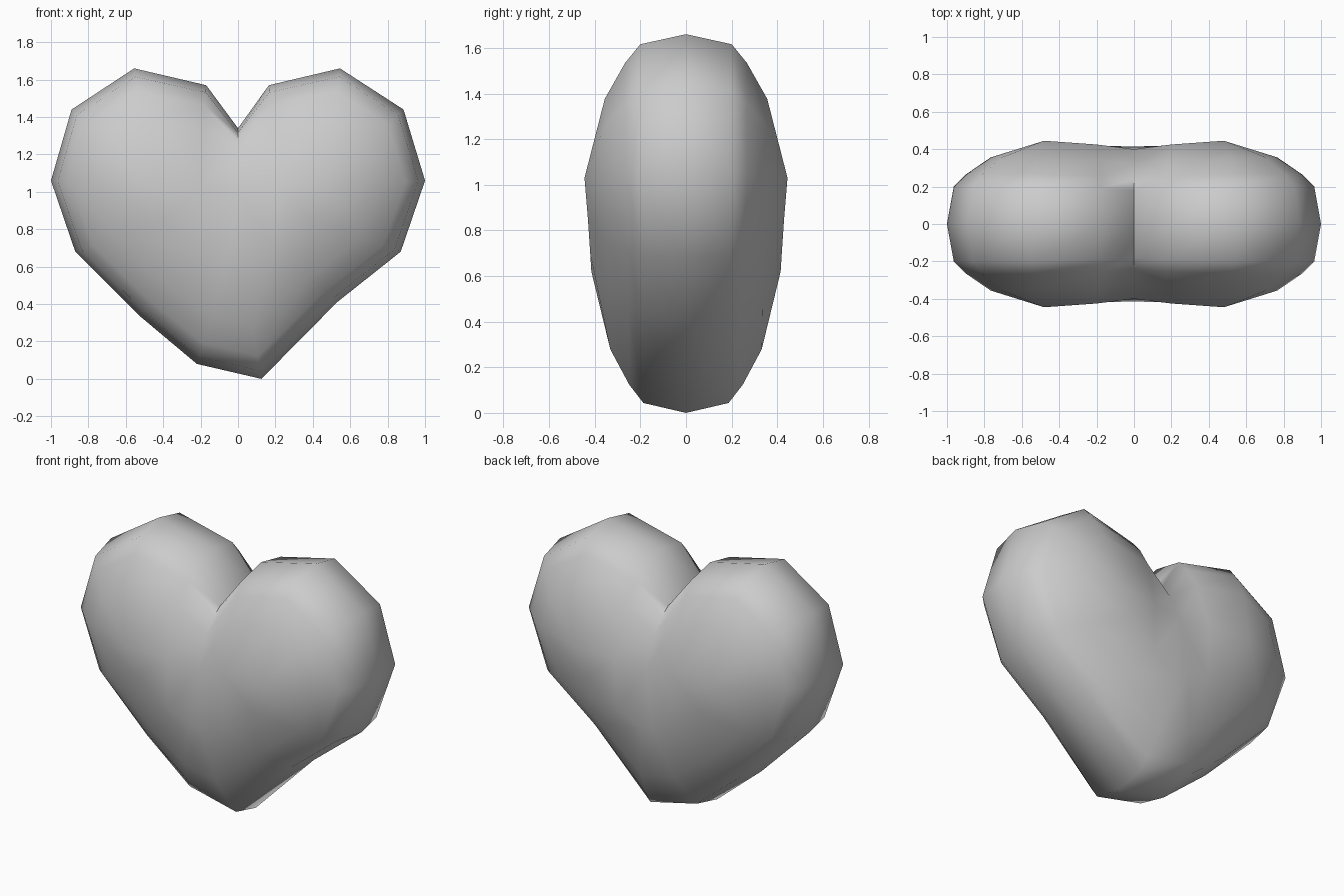
import bpy, bmesh, math

if "Cube" in bpy.data.objects:
    bpy.data.objects.remove(bpy.data.objects["Cube"])

# Heart outline (x, z) with the inner point (x, z) and half depth each section rises to
profile = [
    ((0.00, 1.34), (0.00, 1.00), 0.40),
    ((0.165, 1.57), (0.20, 1.02), 0.425),
    ((0.545, 1.66), (0.48, 1.03), 0.445),
    ((0.885, 1.44), (0.48, 1.03), 0.445),
    ((1.00, 1.06), (0.48, 1.03), 0.445),
    ((0.87, 0.68), (0.40, 0.85), 0.43),
    ((0.53, 0.41), (0.20, 0.70), 0.42),
    ((0.125, 0.0), (0.03, 0.62), 0.415),
    ((-0.22, 0.08), (-0.05, 0.64), 0.415),
    ((-0.53, 0.34), (-0.20, 0.70), 0.42),
    ((-0.87, 0.68), (-0.40, 0.85), 0.43),
    ((-1.00, 1.06), (-0.48, 1.03), 0.445),
    ((-0.89, 1.44), (-0.48, 1.03), 0.445),
    ((-0.555, 1.66), (-0.48, 1.03), 0.445),
    ((-0.17, 1.57), (-0.20, 1.02), 0.425),
]
# Rounded section: outline scale and depth factor, front to back
half = [(0.93, 0.45), (0.80, 0.60), (0.55, 0.80), (0.0, 1.0)]
section = [(s, -d) for s, d in reversed(half)] + [(1.0, 0.0)] + half

# Loft the rings into an inflated heart
bm = bmesh.new()
rings = []
for s, d in section:
    rings.append([bm.verts.new((tx + (x - tx) * s, depth * d, tz + (z - tz) * s))
                  for (x, z), (tx, tz), depth in profile])
n = len(profile)
for a, b in zip(rings, rings[1:]):
    for i in range(n):
        j = (i + 1) % n
        bm.faces.new((a[i], a[j], b[j], b[i]))

# Close the front and back, then weld coincident points
for ring in (rings[0], rings[-1]):
    bm.faces.new(ring)
bmesh.ops.remove_doubles(bm, verts=bm.verts, dist=0.0005)
bmesh.ops.triangulate(bm, faces=[f for f in bm.faces if len(f.verts) > 4])
bmesh.ops.recalc_face_normals(bm, faces=bm.faces)

mesh = bpy.data.meshes.new("heart")
bm.to_mesh(mesh)
bm.free()
heart = bpy.data.objects.new("heart", mesh)
bpy.context.collection.objects.link(heart)
bpy.context.view_layer.objects.active = heart
heart.select_set(True)
bpy.ops.object.shade_smooth_by_angle(angle=math.radians(75))
